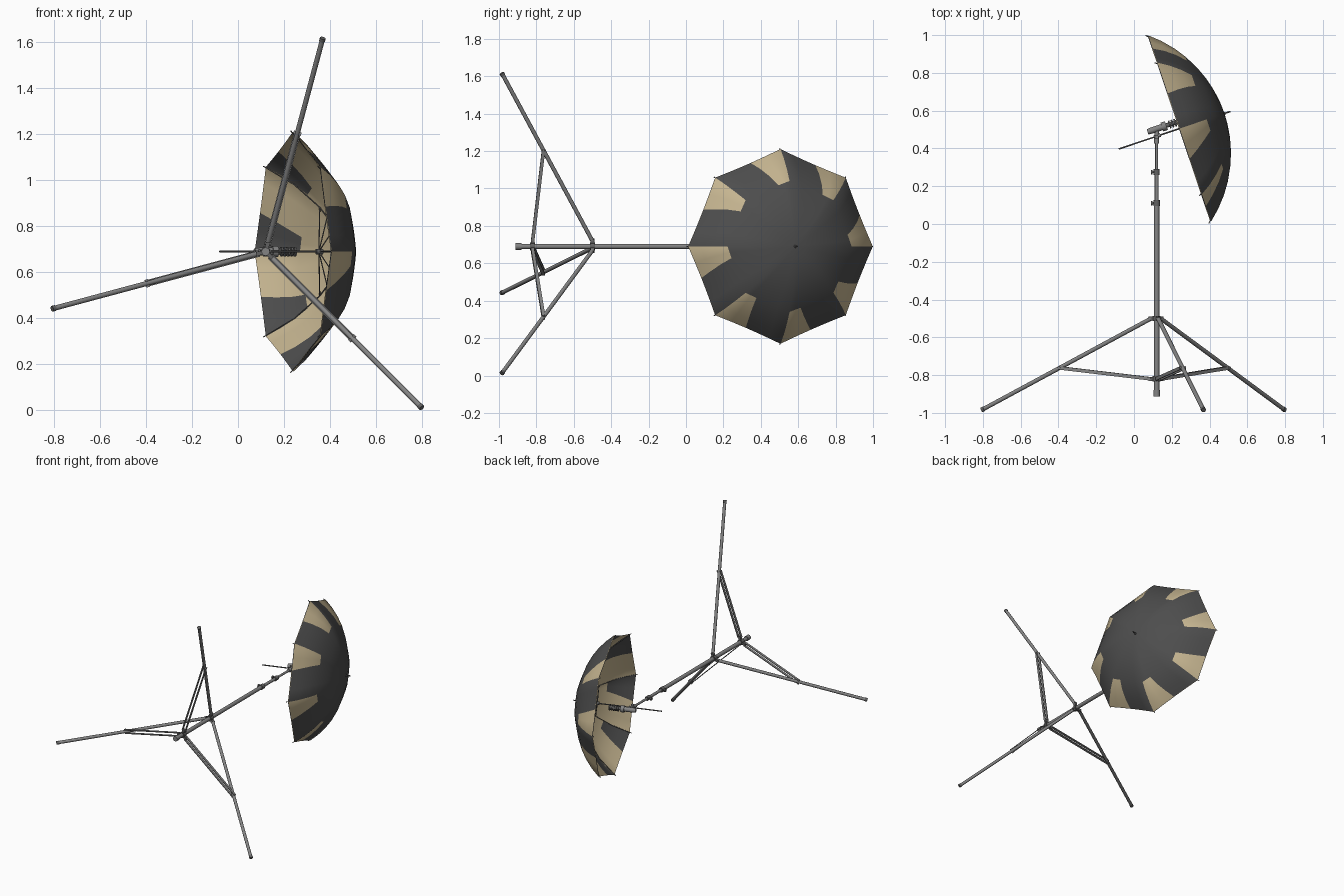
import bpy, bmesh, math
from mathutils import Vector, Matrix

if "Cube" in bpy.data.objects:
    bpy.data.objects.remove(bpy.data.objects["Cube"])

def material(name, r, g, b):
    m = bpy.data.materials.new(name)
    m.diffuse_color = (r, g, b, 1)
    m.use_nodes = True
    m.node_tree.nodes["Principled BSDF"].inputs["Base Color"].default_value = m.diffuse_color
    return m

GREY = material("stand_grey", 0.23, 0.23, 0.23)
DARK = material("fitting_dark_grey", 0.12, 0.12, 0.12)
BLACK = material("fabric_charcoal", 0.075, 0.075, 0.075)
TAN = material("fabric_tan", 0.56, 0.46, 0.28)

def finish(name, bm, mats):
    me = bpy.data.meshes.new(name)
    bm.to_mesh(me)
    bm.free()
    ob = bpy.data.objects.new(name, me)
    bpy.context.collection.objects.link(ob)
    for m in mats:
        me.materials.append(m)
    bpy.context.view_layer.objects.active = ob
    ob.select_set(True)
    bpy.ops.object.shade_smooth_by_angle(angle=math.radians(40))
    ob.select_set(False)
    return ob

def add_rod(bm, p, q, r, r2=None, n=12, flat=None):
    """Round rod p to q, or a flat strip when flat=(side vector, thickness)."""
    p, q = Vector(p), Vector(q)
    z = (q - p).normalized()
    side = Vector(flat[0]) if flat else (Vector((0, 0, 1)) if abs(z.z) < 0.9 else Vector((0, 1, 0)))
    y = z.cross(side).normalized()
    x = y.cross(z)
    rot = Matrix((x, y, z)).transposed().to_4x4()
    mat = Matrix.Translation((p + q) / 2) @ rot
    if flat:
        mat = mat @ Matrix.Diagonal((flat[1], 2 * r, (q - p).length, 1))
        bmesh.ops.create_cube(bm, size=1, matrix=mat)
    else:
        bmesh.ops.create_cone(bm, cap_ends=True, segments=n, radius1=r, radius2=r if r2 is None else r2,
                              depth=(q - p).length, matrix=mat)

def rods(name, mat, items):
    bm = bmesh.new()
    for it in items:
        add_rod(bm, *it)
    return finish(name, bm, [mat])

# ---- stand: the pole lies along y
PX, PZ = 0.12, 0.69
def on_pole(y, rad=0.0, ang=0.0, tan=0.0):
    c, s = math.cos(ang), math.sin(ang)
    return Vector((PX + rad * c - tan * s, y, PZ + rad * s + tan * c))

rods("pole", GREY, [(on_pole(-0.9), on_pole(0.1), 0.014),
                    (on_pole(0.1), on_pole(0.27), 0.0105),
                    (on_pole(0.27), on_pole(0.44), 0.008)])
rods("pole_end_cap", GREY, [(on_pole(-0.912), on_pole(-0.88), 0.018)])
for i, y in enumerate((0.11, 0.275)):
    rods(f"clamp_{i}", DARK, [(on_pole(y - 0.016), on_pole(y + 0.016), 0.018 - 0.002 * i),
                              (on_pole(y, 0.01, math.pi), on_pole(y, 0.026, math.pi), 0.006),
                              (on_pole(y, 0.022, math.pi), on_pole(y, 0.03, math.pi), 0.012)])

for name, y in (("upper_collar", -0.5), ("lower_collar", -0.82)):
    rods(name, DARK, [(on_pole(y - 0.014), on_pole(y + 0.014), 0.021)])

# legs, braces and lugs
for i in range(3):
    a = math.radians(75 + 120 * i)
    hip, foot = on_pole(-0.5, 0.03, a), on_pole(-0.985, 0.96, a)
    mid = hip.lerp(foot, 0.54)
    toe = hip.lerp(foot, 0.985)
    rods(f"leg_{i}", GREY, [(hip, toe, 0.011)])
    rods(f"foot_{i}", DARK, [(toe, foot, 0.013)])
    tangent = on_pole(0, 0, a, 1) - on_pole(0)
    bm = bmesh.new()
    for s in (-0.012, 0.012):
        add_rod(bm, on_pole(-0.82, 0.03, a) + tangent * s, mid + tangent * s, 0.009, flat=(tangent, 0.005))
    add_rod(bm, mid - tangent * 0.017, mid + tangent * 0.017, 0.008)
    finish(f"brace_{i}", bm, [GREY])
    bm = bmesh.new()
    for y in (-0.5, -0.82):
        add_rod(bm, on_pole(y, 0.01, a), on_pole(y, 0.042, a), 0.01, flat=(tangent, 0.018))
    finish(f"lugs_{i}", bm, [DARK])

# ---- umbrella frame: axis A, rim plane spanned by U and z
TILT = math.radians(18.6)
A = Vector((math.cos(TILT), math.sin(TILT), 0))
U = Vector((-math.sin(TILT), math.cos(TILT), 0))
V = Vector((0, 0, 1))
C = Vector((0.24, 0.505, PZ))
RIM, DEPTH = 0.52, 0.25
BALL = (RIM ** 2 + DEPTH ** 2) / (2 * DEPTH)

def um(t, r=0.0, ang=0.0):
    return C + A * t + U * (r * math.cos(ang)) + V * (r * math.sin(ang))

def height(r):
    return math.sqrt(BALL ** 2 - r * r) - BALL + DEPTH

# canopy: eight panels, each with a contrasting patch beside the rib at the rim
RINGS = (0.004, 0.06, 0.13, 0.2, 0.27, 0.35, 0.41, 0.47, 0.52)
def canopy(name, offset, inward, mats):
    bm = bmesh.new()
    grid = []
    for r in RINGS:
        k = max(0, (r - 0.35) / 0.17)
        w = 0.24 + 0.22 * k
        fr = [0, w / 2, w, w + (1 - w) / 3, w + (1 - w) * 2 / 3]
        row = []
        for p in range(8):
            for f in fr:
                chord = math.cos(math.pi / 8) / math.cos(math.pi / 4 * (f - 0.5))
                tight = 0.35 + 0.75 * r / RIM
                rr = r * (1 - tight * (1 - chord))
                row.append(bm.verts.new(um(height(r) + offset, rr, (p + f) * math.pi / 4)))
        grid.append(row)
    n = len(grid[0])
    for j in range(len(RINGS) - 1):
        for i in range(n):
            q = [grid[j][i], grid[j + 1][i], grid[j + 1][(i + 1) % n], grid[j][(i + 1) % n]]
            face = bm.faces.new(q[::-1] if inward else q)
            face.material_index = 1 if RINGS[j] >= 0.34 and i % 5 < 2 else 0
    finish(name, bm, mats)

canopy("canopy_outside", 0.002, False, [BLACK, TAN])
canopy("canopy_lining", -0.002, True, [TAN, BLACK])

# ribs, stretchers, shaft
ribs, stretchers = [], []
for i in range(8):
    a = i * math.pi / 4
    path = [0.01, 0.13, 0.27, 0.41, 0.525]
    for r0, r1 in zip(path, path[1:]):
        ribs.append((um(height(r0) - 0.006, r0, a), um(height(r1) - 0.006, r1, a), 0.0025, None, 6))
    stretchers.append((um(0.12, 0.01, a), um(height(0.27) - 0.007, 0.27, a), 0.0025, None, 6))
rods("ribs", DARK, ribs)
rods("stretchers", DARK, stretchers)
rods("shaft", DARK, [(um(-0.338), um(0.285), 0.004)])
rods("hubs", DARK, [(um(0.105), um(0.135), 0.012), (um(0.225), um(0.258), 0.012, 0.007)])

# ---- tilting head beside the shaft
def head(t, off=0.037):
    return C + A * t + U * off

rods("tilt_bracket", GREY, [(on_pole(0.425), on_pole(0.455), 0.013),
                            (on_pole(0.45), head(-0.115, 0.03), 0.012),
                            (um(-0.14), um(-0.105), 0.01),
                            (on_pole(0.46) - V * 0.022, on_pole(0.46) + V * 0.022, 0.011)])
rods("head_body", GREY, [(head(-0.165), head(-0.14), 0.014, 0.017), (head(-0.14), head(-0.06), 0.017),
                         (head(-0.085), head(-0.06), 0.024)])
rods("head_socket", DARK, [(head(-0.06), head(0.02), 0.012)] +
     [(head(t), head(t + 0.008), 0.021) for t in (-0.045, -0.03, -0.015, 0.0, 0.015)])
